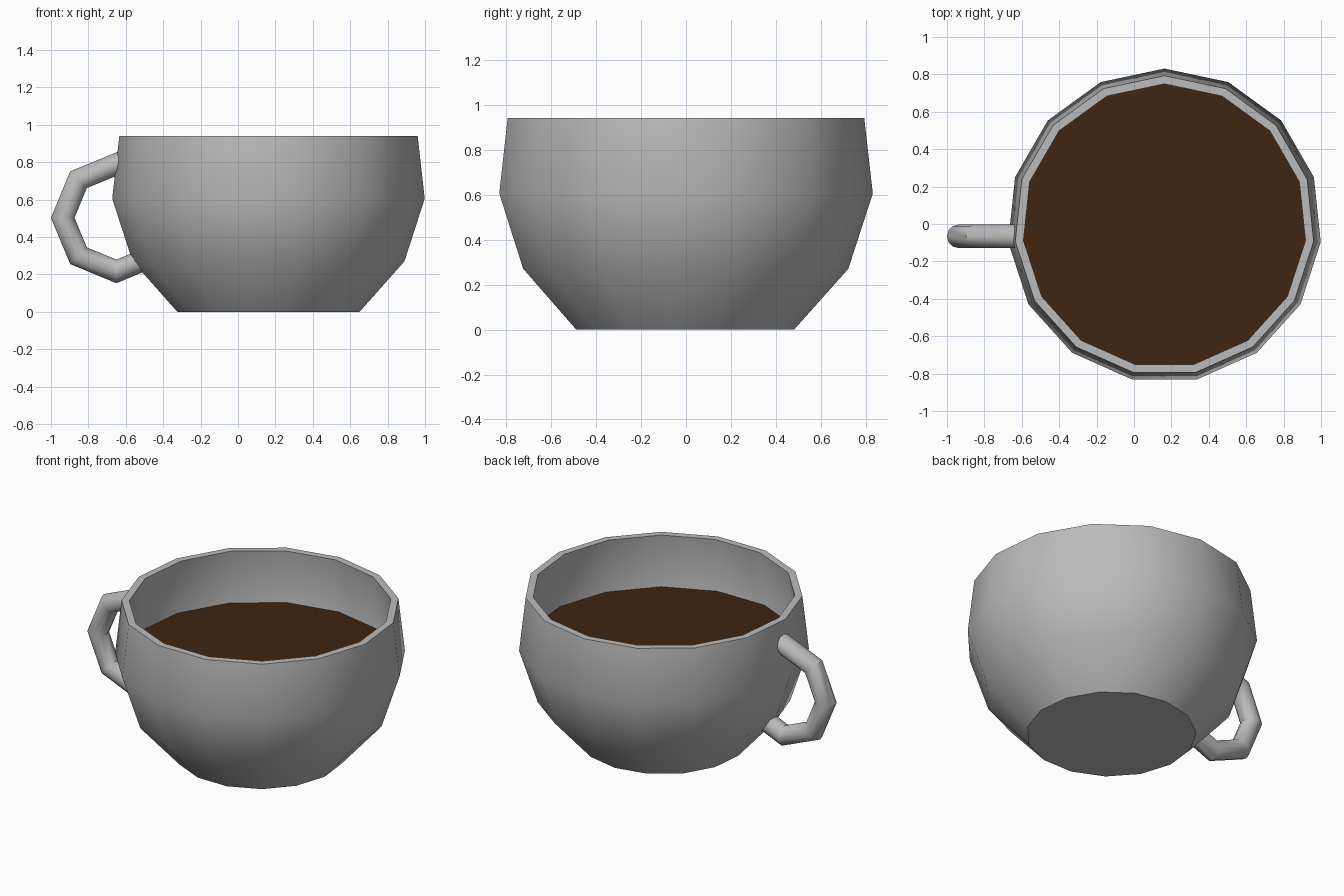
import bpy, bmesh, math
from mathutils import Vector

if "Cube" in bpy.data.objects:
    bpy.data.objects.remove(bpy.data.objects["Cube"])

CX, CY, SIDES = 0.163, -0.009, 15


def material(name, rgb):
    m = bpy.data.materials.new(name)
    m.diffuse_color = (*rgb, 1)
    m.use_nodes = True
    m.node_tree.nodes["Principled BSDF"].inputs["Base Color"].default_value = m.diffuse_color
    return m


def loft(name, rings, mat, angle=35):
    """Skin a list of vertex rings and cap both ends."""
    bm = bmesh.new()
    loops = [[bm.verts.new(p) for p in ring] for ring in rings]
    n = len(loops[0])
    for a, b in zip(loops, loops[1:]):
        for i in range(n):
            j = (i + 1) % n
            bm.faces.new((a[i], a[j], b[j], b[i]))
    bm.faces.new(loops[0][::-1])
    bm.faces.new(loops[-1])
    bmesh.ops.recalc_face_normals(bm, faces=bm.faces)
    me = bpy.data.meshes.new(name)
    bm.to_mesh(me)
    bm.free()
    ob = bpy.data.objects.new(name, me)
    bpy.context.collection.objects.link(ob)
    me.materials.append(mat)
    bpy.ops.object.select_all(action='DESELECT')
    ob.select_set(True)
    bpy.context.view_layer.objects.active = ob
    bpy.ops.object.shade_smooth_by_angle(angle=math.radians(angle))
    return ob


def ring(r, z):
    return [(CX + r * math.cos(math.radians(90 + 360 * i / SIDES)),
             CY + r * math.sin(math.radians(90 + 360 * i / SIDES)), z)
            for i in range(SIDES)]


grey = material("grey ceramic", (0.5, 0.5, 0.5))
brown = material("coffee brown", (0.05, 0.018, 0.005))

# Cup body: outer wall, flat rim, inner wall and inner floor
profile = [(0.49, 0), (0.731, 0.27), (0.84, 0.605), (0.802, 0.94),
           (0.758, 0.94), (0.797, 0.605), (0.69, 0.29), (0.47, 0.04)]
loft("cup_body", [ring(r, z) for r, z in profile], grey)

# Coffee: thin disc that meets the inner wall
loft("coffee", [ring(0.796, 0.585), ring(0.797, 0.595)], brown)

# Handle: part of an eight-sided ring, ends buried in the cup wall
HX, HY, HZ, R, T, N = -0.65, -0.066, 0.503, 0.287, 0.063, 12
rings = []
for deg in (90, 135, 180, 225, 270, 315):
    a = math.radians(deg)
    out = Vector((math.cos(a), 0, math.sin(a)))
    c = Vector((HX, HY, HZ)) + out * R
    if deg == 90:
        c += Vector((0.025, 0, 0.01))
    rings.append([c + out * (T * math.cos(math.tau * k / N))
                  + Vector((0, T * math.sin(math.tau * k / N), 0)) for k in range(N)])
loft("handle", rings, grey)
